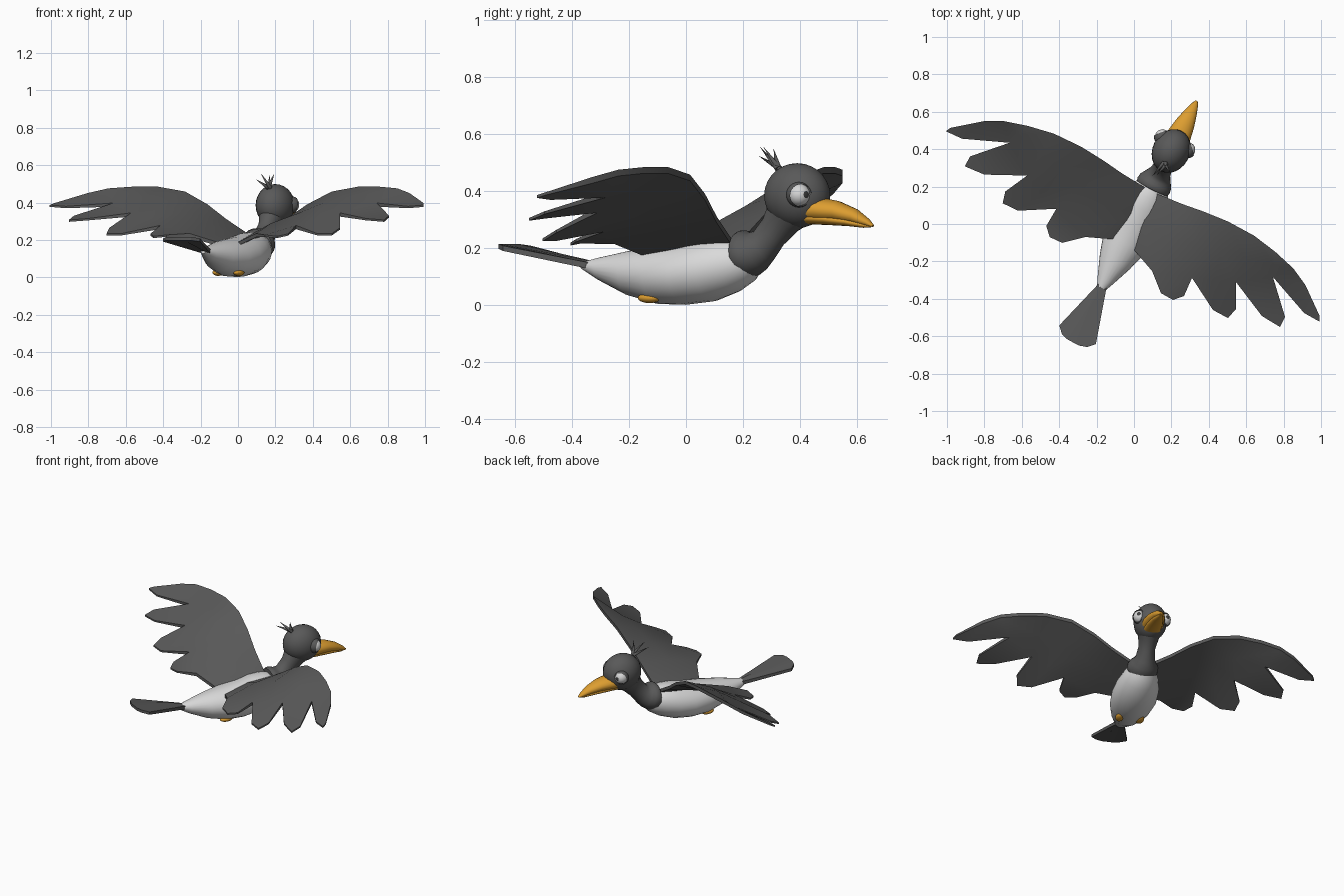
import bpy, bmesh, math
from mathutils import Vector, Matrix

cube = bpy.data.objects.get("Cube")
if cube:
    bpy.data.objects.remove(cube, do_unlink=True)

HEADING = math.radians(-27)  # the bird is built facing +y, then turned


def material(name, rgb):
    m = bpy.data.materials.new(name)
    m.use_nodes = True
    m.diffuse_color = (*rgb, 1)
    m.node_tree.nodes["Principled BSDF"].inputs["Base Color"].default_value = (*rgb, 1)
    return m


DARK = material("dark grey feathers", (.1, .1, .1))
PALE = material("pale grey belly", (.7, .7, .7))
ORANGE = material("orange beak", (.72, .34, .03))
WHITE = material("eye white", (.68, .68, .68))
BLACK = material("pupil grey", (.05, .05, .05))


def finish(bm, name, mats, angle=40, mirror=False):
    bmesh.ops.recalc_face_normals(bm, faces=bm.faces)
    mesh = bpy.data.meshes.new(name)
    bm.to_mesh(mesh)
    bm.free()
    ob = bpy.data.objects.new(name, mesh)
    bpy.context.collection.objects.link(ob)
    for m in mats:
        mesh.materials.append(m)
    ob.rotation_euler.z = HEADING
    bpy.ops.object.select_all(action='DESELECT')
    ob.select_set(True)
    bpy.context.view_layer.objects.active = ob
    bpy.ops.object.shade_smooth_by_angle(angle=math.radians(angle))
    if mirror:
        mod = ob.modifiers.new("mirror", 'MIRROR')
        mod.use_mirror_merge = False
    return ob


def loft(name, rings, mat, sides=24, angle=50):
    """Rings are (forward, height, half height, half width, pitch in degrees)."""
    bm = bmesh.new()
    loops = []
    for y, z, h, w, pitch in rings:
        p = math.radians(pitch)
        loop = []
        for i in range(sides):
            a = math.tau * i / sides
            k = h * math.sin(a)
            loop.append(bm.verts.new((w * math.cos(a), y - k * math.sin(p), z + k * math.cos(p))))
        loops.append(loop)
    for a, b in zip(loops, loops[1:]):
        for i in range(sides):
            j = (i + 1) % sides
            bm.faces.new((a[i], a[j], b[j], b[i]))
    bm.faces.new(loops[0])
    bm.faces.new(loops[-1])
    return finish(bm, name, [mat], angle)


def ellipsoid(name, centre, radii, mat, mirror=False):
    bm = bmesh.new()
    bmesh.ops.create_uvsphere(bm, u_segments=24, v_segments=14, radius=1,
                              matrix=Matrix.Translation(centre) @ Matrix.Diagonal((*radii, 1)))
    return finish(bm, name, [mat], 60, mirror)


def aimed(centre, direction):
    """Matrix placing local z along a direction."""
    return Matrix.Translation(centre) @ direction.to_track_quat('Z', 'Y').to_matrix().to_4x4()


def thicken(bm, rows):
    """Close a sheet into a solid; rows are (vertices, half thickness)."""
    half = {tuple(v.co): t for verts, t in rows for v in verts}
    sheet = list(bm.verts)
    extruded = bmesh.ops.extrude_face_region(bm, geom=bm.faces[:], use_keep_orig=True)["geom"]
    lower = [g for g in extruded if isinstance(g, bmesh.types.BMVert)]
    for verts, sign in ((sheet, 1), (lower, -1)):
        for v in verts:
            v.co.z += sign * half[tuple(v.co)]


# Body, neck with collar, and head
loft("body", [(-.41, .14, .012, .015, 0), (-.34, .128, .04, .045, 0), (-.225, .113, .078, .09, 0),
              (-.11, .106, .101, .125, 0), (0, .11, .108, .14, 0), (.1, .126, .112, .132, 5),
              (.18, .145, .1, .11, 12), (.235, .16, .08, .085, 18), (.275, .172, .05, .055, 22)], PALE)
loft("neck", [(.212, .178, .06, .065, 6), (.215, .178, .079, .091, 6), (.23, .18, .084, .096, 8),
              (.257, .183, .082, .092, 14), (.28, .19, .072, .076, 22), (.305, .208, .062, .06, 30),
              (.345, .26, .06, .05, 35), (.385, .315, .074, .064, 40), (.43, .357, .09, .085, 45)], DARK)
ellipsoid("head", (0, .438, .385), (.1, .121, .114), DARK)

# Beak halves meeting along the mouth line
loft("upper_beak", [(.47, .335, .04, .068, 0), (.53, .336, .043, .065, 0), (.6, .33, .036, .053, 0),
                    (.665, .313, .026, .036, -10), (.715, .291, .013, .019, -20),
                    (.737, .279, .004, .007, -25)], ORANGE, 16)
loft("lower_beak", [(.47, .31, .025, .055, 0), (.56, .304, .022, .048, 0), (.64, .294, .016, .034, -8),
                    (.7, .282, .01, .018, -10), (.73, .277, .003, .004, -10)], ORANGE, 16)

# Eyes: pole along the gaze, pupil chosen by face direction
eye_centre = Vector((.076, .484, .388))
gaze = Vector((.36, .92, .02)).normalized()
bm = bmesh.new()
bmesh.ops.create_uvsphere(bm, u_segments=24, v_segments=20, radius=.04, matrix=aimed(eye_centre, gaze))
bm.normal_update()
for f in bm.faces:
    f.material_index = int(f.normal.dot(gaze) > .945)
finish(bm, "eye", [WHITE, BLACK], 60, mirror=True)

# Eyelids: a slightly larger shell, open towards the outer front
opening = Vector((.72, .68, -.08)).normalized()
bm = bmesh.new()
bmesh.ops.create_uvsphere(bm, u_segments=24, v_segments=20, radius=.045, matrix=aimed(eye_centre, opening))
cut_geom = bm.verts[:] + bm.edges[:] + bm.faces[:]
bmesh.ops.bisect_plane(bm, geom=cut_geom, plane_co=eye_centre + opening * .022, plane_no=opening, clear_outer=True)
finish(bm, "eyelid", [DARK], 60, mirror=True)

# Crest spikes
for i, tip in enumerate([(-.03, .27, .525), (.05, .33, .557), (.01, .35, .55), (-.01, .285, .558)]):
    base = Vector((.005 * (i - 1.5), .365, .48))
    axis = Vector(tip) - base
    bm = bmesh.new()
    bmesh.ops.create_cone(bm, cap_ends=True, segments=6, radius1=.012, radius2=0, depth=axis.length,
                          matrix=aimed(base + axis / 2, axis))
    finish(bm, "crest_spike", [DARK], 60)

# Wing: an arched strip from leading edge to notches, then four feathers
lead = [(.03, .2, .215), (.18, .212, .302), (.3, .228, .38), (.44, .24, .448), (.6, .236, .474),
        (.742, .21, .474), (.867, .175, .465), (.965, .125, .44)]
notch = [(.03, -.11, .168), (.2, -.18, .225), (.407, -.116, .268), (.517, -.073, .303),
         (.627, -.029, .335), (.79, .085, .388)]
tips = [[(.296, -.264, .222), (.37, -.267, .215), (.413, -.222, .228)],
        [(.585, -.218, .23), (.676, -.22, .23), (.692, -.158, .26)],
        [(.833, -.128, .31), (.946, -.136, .302), (.945, -.076, .325)],
        [(1.026, -.011, .375), (1.122, -.015, .382), (1.108, .012, .392)]]
bm = bmesh.new()
L = [bm.verts.new(p) for p in lead]
N = [bm.verts.new(p) for p in notch]
M = [bm.verts.new((a.co + b.co) / 2 + Vector((0, 0, .01))) for a, b in zip(L, N)]
for row_a, row_b in ((L, M), (M, N)):
    for i in range(len(N) - 1):
        bm.faces.new((row_a[i], row_a[i + 1], row_b[i + 1], row_b[i]))
roots = [N[1:3], N[2:5], N[4:6], [N[5], M[5]] + L[5:]]
T = []
for root, pts in zip(roots, tips):
    feather = [bm.verts.new(p) for p in reversed(pts)]
    bm.faces.new(root + feather)
    T += feather
bmesh.ops.triangulate(bm, faces=[f for f in bm.faces if len(f.verts) > 4])
thicken(bm, [(L, .011), (M, .016), (N, .01), (T, .005)])
finish(bm, "wing", [DARK], 35, mirror=True)

# Tail fan: pleated feathers
ends = [(.11, -.665, .2), (.075, -.7, .207), (.035, -.712, .207)]
ends += [(-x, y, z) for x, y, z in reversed(ends)]
bm = bmesh.new()
E = [bm.verts.new(p) for p in ends]
B = [bm.verts.new((.022 - .0088 * i, -.365, .138 + .006 * (i in (2, 3)))) for i in range(6)]
for i in range(5):
    bm.faces.new((B[i], B[i + 1], E[i + 1], E[i]))
thicken(bm, [(B, .011), (E, .009)])
finish(bm, "tail", [DARK], 20)

# Tucked feet
ellipsoid("foot", (.062, -.113, .026), (.026, .043, .018), ORANGE, mirror=True)
